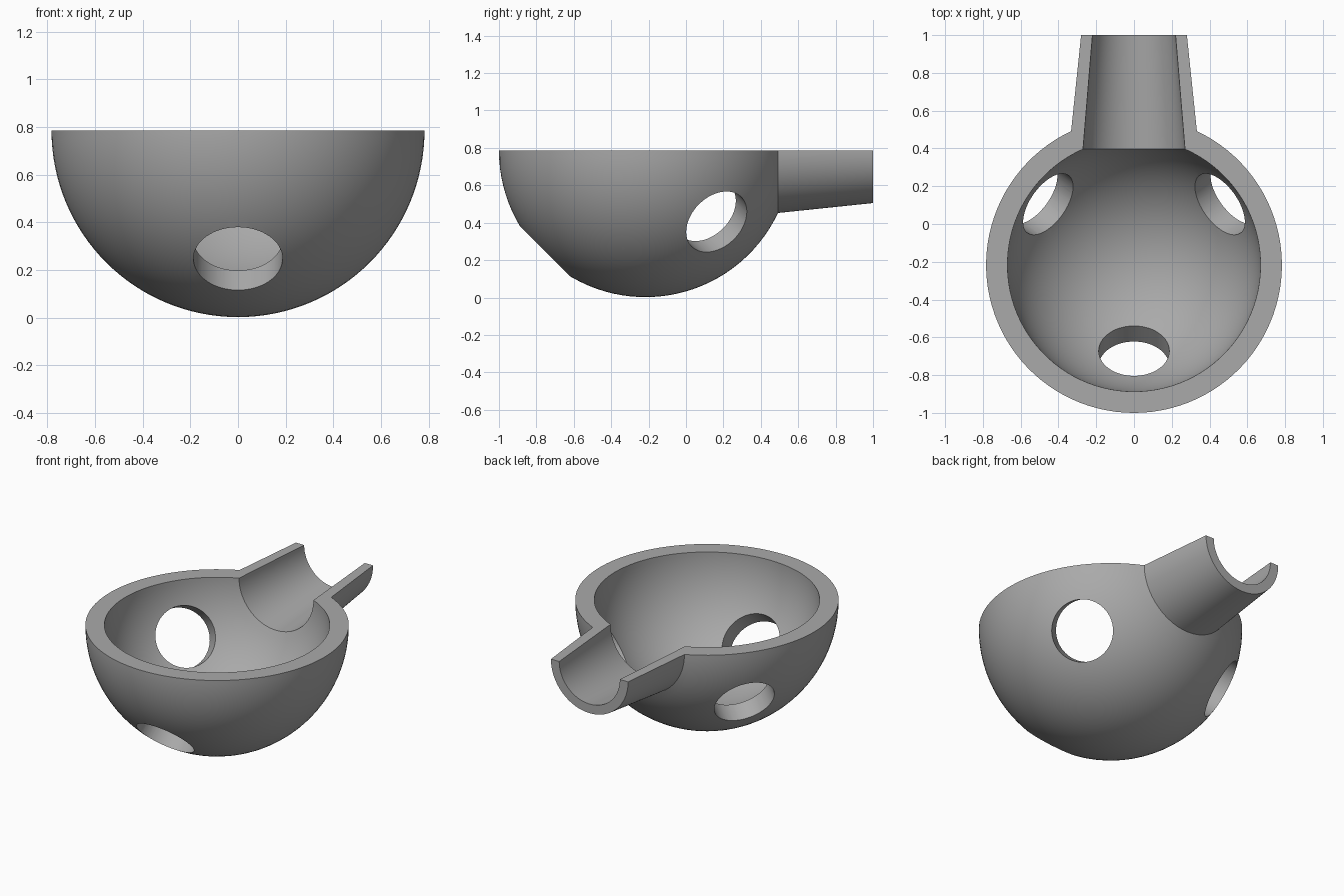
import bpy, bmesh, math
from mathutils import Vector, Matrix

cube = bpy.data.objects.get("Cube")
if cube:
    bpy.data.objects.remove(cube, do_unlink=True)

CENTRE = Vector((0, -0.217, 0.785))
R_OUT, R_IN, R_HOLE = 0.783, 0.67, 0.187

mat = bpy.data.materials.new("plain grey")
mat.use_nodes = True
grey = (0.4, 0.4, 0.4, 1)
mat.diffuse_color = grey
mat.node_tree.nodes["Principled BSDF"].inputs["Base Color"].default_value = grey


def make_object(name, bm):
    bmesh.ops.recalc_face_normals(bm, faces=bm.faces)
    mesh = bpy.data.meshes.new(name)
    bm.to_mesh(mesh)
    bm.free()
    mesh.materials.append(mat)
    obj = bpy.data.objects.new(name, mesh)
    bpy.context.collection.objects.link(obj)
    return obj


def wall(radius, spout_start, spout_end, steps=44):
    """Half outline from the front pole round the ball and out along the spout."""
    last = math.pi - math.asin(spout_start / radius)
    pts = [Vector((radius * math.sin(last * i / steps),
                   -radius * math.cos(last * i / steps), 0)) + CENTRE
           for i in range(steps + 1)]
    return pts + [Vector((spout_end, 1, CENTRE.z))]


# Bowl and spout: one wall profile turned half way round the spout axis
profile = wall(R_OUT, 0.333, 0.28) + wall(R_IN, 0.27, 0.22)[::-1]
bm = bmesh.new()
verts = [bm.verts.new(p) for p in profile]
edges = [bm.edges.new(pair) for pair in zip(verts, verts[1:])]
bmesh.ops.spin(bm, geom=verts + edges, cent=CENTRE, axis=(0, 1, 0),
               angle=math.pi, steps=64)
bmesh.ops.remove_doubles(bm, verts=bm.verts, dist=0.0001)
# Flat rim on top
bmesh.ops.holes_fill(bm, edges=[e for e in bm.edges if e.is_boundary], sides=0)
bowl = make_object("spouted_bowl", bm)

# Three round holes on mutually perpendicular axes
h = math.sqrt(0.5)
bm = bmesh.new()
for axis in [(0, -h, -h), (h, 0.5, -0.5), (-h, 0.5, -0.5)]:
    d = Vector(axis)
    turn = d.to_track_quat('Z', 'Y').to_matrix().to_4x4()
    bmesh.ops.create_cone(bm, cap_ends=True, segments=64, radius1=R_HOLE,
                          radius2=R_HOLE, depth=0.5,
                          matrix=Matrix.Translation(CENTRE + d * 0.75) @ turn)
cutter = make_object("hole_cutter", bm)
cutter.hide_render = True

cut = bowl.modifiers.new("holes", 'BOOLEAN')
cut.operation = 'DIFFERENCE'
cut.solver = 'EXACT'
cut.object = cutter
bpy.ops.object.select_all(action='DESELECT')
bowl.select_set(True)
bpy.context.view_layer.objects.active = bowl
bpy.ops.object.modifier_apply(modifier=cut.name)
bpy.data.objects.remove(cutter, do_unlink=True)
bpy.ops.object.shade_smooth_by_angle(angle=math.radians(30))
